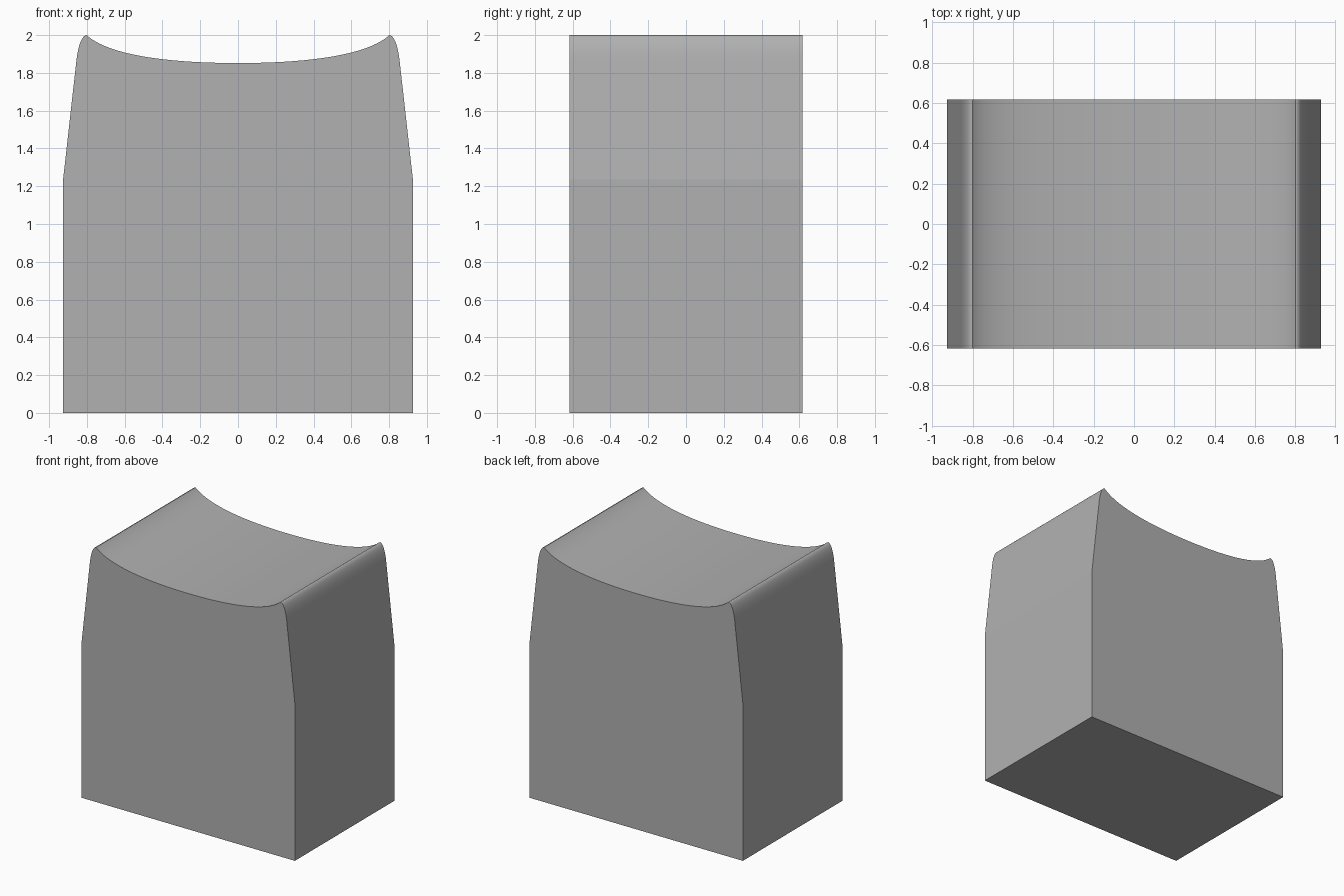
import bpy, bmesh
from mathutils import Vector
from mathutils.geometry import interpolate_bezier

if "Cube" in bpy.data.objects:
    bpy.data.objects.remove(bpy.data.objects["Cube"])

HALF_DEPTH = 0.617


def bezier(a, b, c, d, n):
    pts = interpolate_bezier(*[Vector((p[0], p[1], 0)) for p in (a, b, c, d)], n)
    return [(p.x, p.y) for p in pts]


# Right half of the front profile (x, z): wall, taper, rounded lip, concave top
right = [(0.926, 0.0), (0.926, 1.235)]
right += bezier((0.855, 1.87), (0.845, 1.95), (0.825, 2.0), (0.801, 2.0), 12)
right += bezier((0.801, 2.0), (0.70, 1.905), (0.42, 1.852), (0.0, 1.852), 24)[1:]
profile = right + [(-x, z) for x, z in reversed(right[:-1])]

# Extrude the profile front to back
bm = bmesh.new()
face = bm.faces.new([bm.verts.new((x, -HALF_DEPTH, z)) for x, z in profile])
ext = bmesh.ops.extrude_face_region(bm, geom=[face])
verts = [g for g in ext["geom"] if isinstance(g, bmesh.types.BMVert)]
bmesh.ops.translate(bm, verts=verts, vec=(0, 2 * HALF_DEPTH, 0))
bmesh.ops.recalc_face_normals(bm, faces=bm.faces)

mesh = bpy.data.meshes.new("saddle_block")
bm.to_mesh(mesh)
bm.free()
block = bpy.data.objects.new("saddle_block", mesh)
bpy.context.collection.objects.link(block)

# Dark grey colour
grey = bpy.data.materials.new("dark_grey")
grey.diffuse_color = (0.44, 0.44, 0.44, 1)
grey.use_nodes = True
grey.node_tree.nodes["Principled BSDF"].inputs["Base Color"].default_value = grey.diffuse_color
mesh.materials.append(grey)

# Smooth curved surfaces, crisp edges
bpy.context.view_layer.objects.active = block
block.select_set(True)
bpy.ops.object.shade_smooth_by_angle(angle=0.1)
